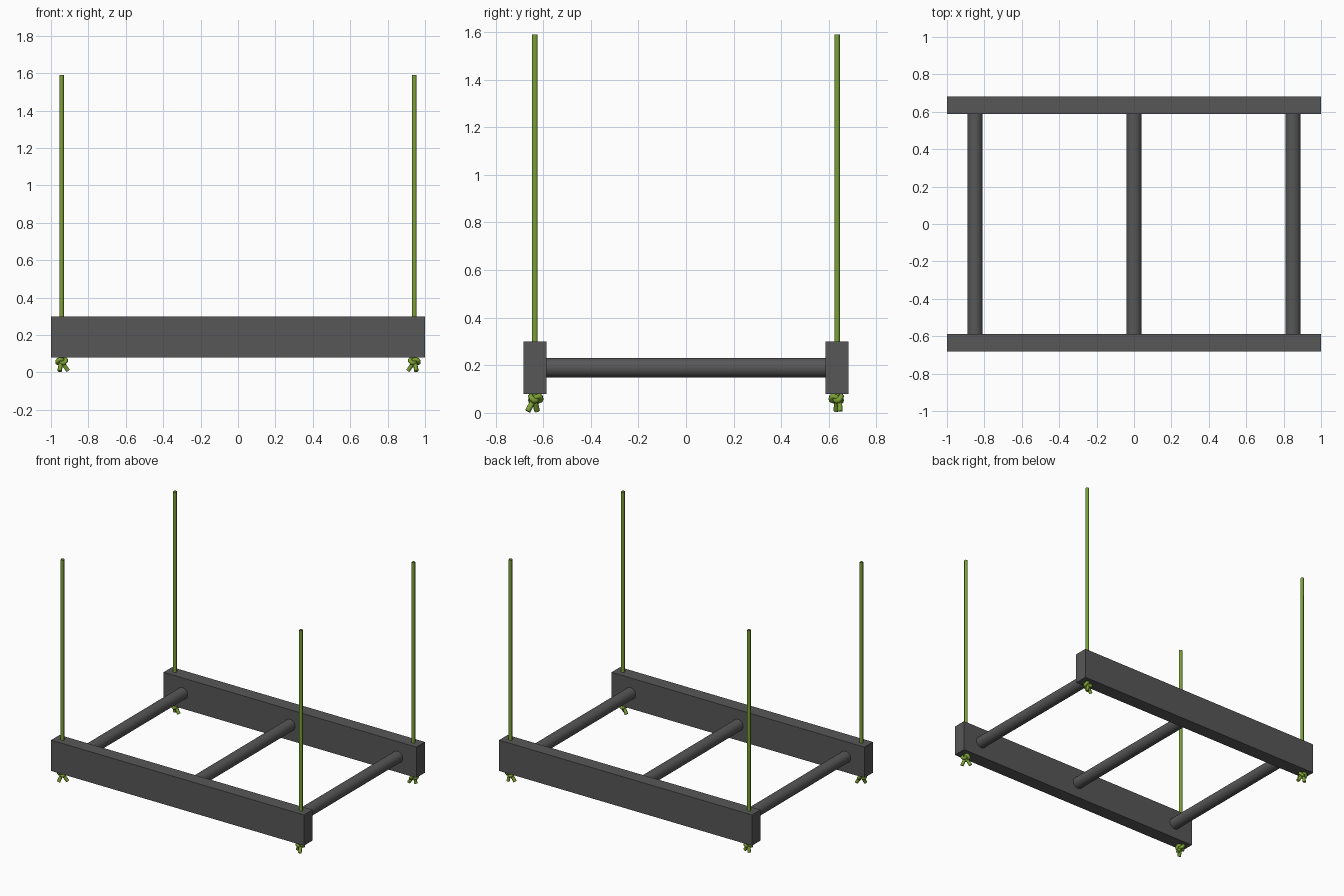
import bpy
import math

cube = bpy.data.objects.get("Cube")
if cube:
    bpy.data.objects.remove(cube, do_unlink=True)


def make_material(name, color):
    mat = bpy.data.materials.new(name)
    mat.use_nodes = True
    mat.diffuse_color = color
    mat.node_tree.nodes["Principled BSDF"].inputs["Base Color"].default_value = color
    return mat


GREY = make_material("dark grey", (0.095, 0.095, 0.095, 1))
GREEN = make_material("rope green", (0.2, 0.36, 0.035, 1))

BEAM_Y = 0.635
ROPE_X = 0.943
ROPE_R = 0.012
BEAM_BOTTOM, BEAM_TOP, ROPE_TOP = 0.08, 0.30, 1.59


def finish(name, mat, smooth=False):
    obj = bpy.context.object
    obj.name = name
    obj.data.materials.append(mat)
    if smooth:
        bpy.ops.object.shade_smooth_by_angle(angle=math.radians(50))
    return obj


def beam(name, y):
    bpy.ops.mesh.primitive_cube_add(size=1, location=(0, y, (BEAM_BOTTOM + BEAM_TOP) / 2))
    obj = bpy.context.object
    obj.scale = (2, 0.096, BEAM_TOP - BEAM_BOTTOM)
    bpy.ops.object.transform_apply(location=False, rotation=False, scale=True)
    finish(name, GREY)


def rung(name, x):
    bpy.ops.mesh.primitive_cylinder_add(vertices=32, radius=0.041, depth=2 * BEAM_Y,
                                        location=(x, 0, 0.19), rotation=(math.pi / 2, 0, 0))
    finish(name, GREY, smooth=True)


def strand(curve, points, cyclic=False):
    spline = curve.splines.new("POLY")
    spline.points.add(len(points) - 1)
    for p, co in zip(spline.points, points):
        p.co = (*co, 1)
    spline.use_cyclic_u = cyclic


def knot(name, sx, sy, spread):
    """Tangled loop under the beam with two loose tails."""
    curve = bpy.data.curves.new(name, "CURVE")
    curve.dimensions = "3D"
    curve.bevel_depth = ROPE_R
    curve.bevel_resolution = 1
    curve.use_fill_caps = True

    # Overhand loop
    loop = []
    for i in range(24):
        t = 2 * math.pi * i / 24
        loop.append((0.0085 * (math.sin(t) + 2 * math.sin(2 * t)) * sx,
                     0.0085 * (math.cos(t) - 2 * math.cos(2 * t)) * sy,
                     0.06 - 0.010 * math.sin(3 * t)))
    strand(curve, loop, cyclic=True)

    # Tails
    strand(curve, [(0, 0, 0.085), (-0.006 * sx, 0, 0.05),
                   (-0.034 * sx, -0.3 * spread * sy, 0.009)])
    strand(curve, [(-0.01 * sx, 0, 0.06), (0.004 * sx, 0.01 * sy, 0.045),
                   (0.011 * sx, spread * sy, 0.007)])

    obj = bpy.data.objects.new(name, curve)
    obj.location = (sx * ROPE_X, sy * BEAM_Y, 0)
    bpy.context.collection.objects.link(obj)
    curve.materials.append(GREEN)


def rope(name, sx, sy):
    bottom = 0.06
    bpy.ops.mesh.primitive_cylinder_add(vertices=8, radius=ROPE_R, depth=ROPE_TOP - bottom,
                                        end_fill_type="NOTHING",
                                        location=(sx * ROPE_X, sy * BEAM_Y, (ROPE_TOP + bottom) / 2))
    finish(name, GREEN, smooth=True)


# Frame
beam("front_beam", -BEAM_Y)
beam("back_beam", BEAM_Y)
for side, x in (("right", -0.85), ("middle", 0), ("left", 0.85)):
    rung(side + "_rung", x)

# Hanging ropes with knots at the four corners
for end, sy, spread in (("front", -1, 0.03), ("back", 1, 0.012)):
    for side, sx in (("right", -1), ("left", 1)):
        rope(f"{end}_{side}_rope", sx, sy)
        knot(f"{end}_{side}_knot", sx, sy, spread)
